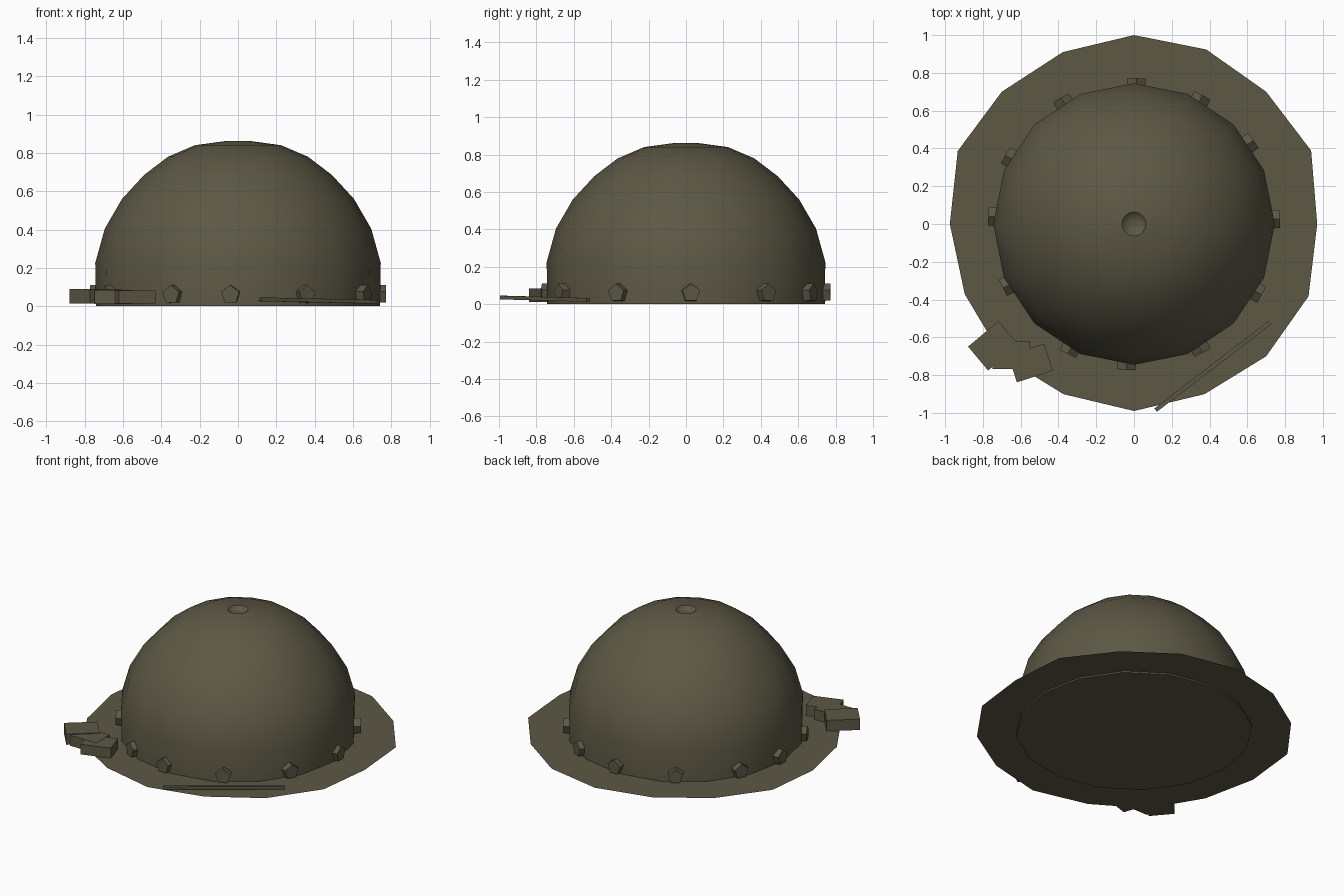
import bpy, bmesh, math
from mathutils import Matrix, Vector

cube = bpy.data.objects.get("Cube")
if cube:
    bpy.data.objects.remove(cube, do_unlink=True)

olive = bpy.data.materials.new("olive_metal")
olive.use_nodes = True
COLOR = (0.108, 0.098, 0.06, 1)
olive.diffuse_color = COLOR
olive.node_tree.nodes["Principled BSDF"].inputs["Base Color"].default_value = COLOR

SIDES = 16


def finish(name, bm):
    bmesh.ops.recalc_face_normals(bm, faces=bm.faces)
    mesh = bpy.data.meshes.new(name)
    bm.to_mesh(mesh)
    bm.free()
    mesh.materials.append(olive)
    obj = bpy.data.objects.new(name, mesh)
    bpy.context.collection.objects.link(obj)
    return obj


def box(name, center, size, angle, tilt=0):
    bm = bmesh.new()
    bmesh.ops.create_cube(bm, size=1)
    place = (Matrix.Translation(center) @ Matrix.Rotation(math.radians(angle), 4, 'Z')
             @ Matrix.Rotation(tilt, 4, 'Y') @ Matrix.Diagonal((*size, 1)))
    bm.transform(place)
    return finish(name, bm)


# Flat, slightly uneven sixteen-sided flange
bm = bmesh.new()
radii = [0.97, 1.015, 0.99, 1.0, 1.0, 0.985, 0.99, 1.01,
         0.975, 0.97, 0.99, 0.975, 0.99, 0.975, 0.99, 1.0]
rim = []
for i, r in enumerate(radii):
    a = math.tau * i / SIDES
    rim.append(bm.verts.new((r * math.cos(a), r * math.sin(a), 0.01)))
bm.faces.new(rim)
finish("base_flange", bm)

# Lathed dome shell, closed below, with a shallow dimple on top
profile = [(0.742, 0), (0.745, 0.225), (0.695, 0.405), (0.605, 0.56), (0.49, 0.685),
           (0.365, 0.78), (0.225, 0.84), (0.064, 0.862), (0.045, 0.845), (0.02, 0.838)]
bm = bmesh.new()
rings = []
for r, z in profile:
    rings.append([bm.verts.new((r * math.cos(math.tau * i / SIDES),
                                r * math.sin(math.tau * i / SIDES), z))
                  for i in range(SIDES)])
for low, high in zip(rings, rings[1:]):
    for i in range(SIDES):
        j = (i + 1) % SIDES
        bm.faces.new((low[i], low[j], high[j], high[i]))
bm.faces.new(rings[0])
bm.faces.new(rings[-1])
dome = finish("dome_shell", bm)
bpy.ops.object.select_all(action='DESELECT')
dome.select_set(True)
bpy.context.view_layer.objects.active = dome
bpy.ops.object.shade_smooth_by_angle(angle=math.radians(32))

# Pentagonal bolts pointing outwards around the dome
bolt_angles = [2, 35, 62, 89, 120, 152, 177, 206, 243, 267, 298, 331]
for n, deg in enumerate(bolt_angles):
    bm = bmesh.new()
    bmesh.ops.create_cone(bm, cap_ends=True, segments=5, radius1=0.054,
                          radius2=0.05, depth=0.09)
    # Find the turn about the bolt axis that puts one corner at the top
    corner = bm.verts[:][0].co
    spin = math.pi - math.atan2(corner.y, corner.x)
    a = math.radians(deg)
    direction = Vector((math.cos(a), math.sin(a), 0))
    bm.transform(Matrix.Translation(direction * 0.727 + Vector((0, 0, 0.06)))
                 @ Matrix.Rotation(a, 4, 'Z')
                 @ Matrix.Rotation(math.pi / 2, 4, 'Y')
                 @ Matrix.Rotation(spin, 4, 'Z'))
    finish(f"rim_bolt_{n + 1}", bm)

# Three overlapping latch blocks at the front right
box("latch_outer_block", (-0.745, -0.645, 0.052), (0.21, 0.165, 0.075), 40)
box("latch_middle_block", (-0.65, -0.694, 0.048), (0.2, 0.148, 0.073), 0)
box("latch_inner_block", (-0.548, -0.736, 0.048), (0.2, 0.15, 0.07), 18)

# Thin bar lying on the flange at the front left
start, end = Vector((0.115, -0.985, 0.036)), Vector((0.72, -0.522, 0.023))
span = end - start
box("flange_bar", (start + end) / 2, (span.length, 0.022, 0.02),
    math.degrees(math.atan2(span.y, span.x)), math.asin(-span.z / span.length))
